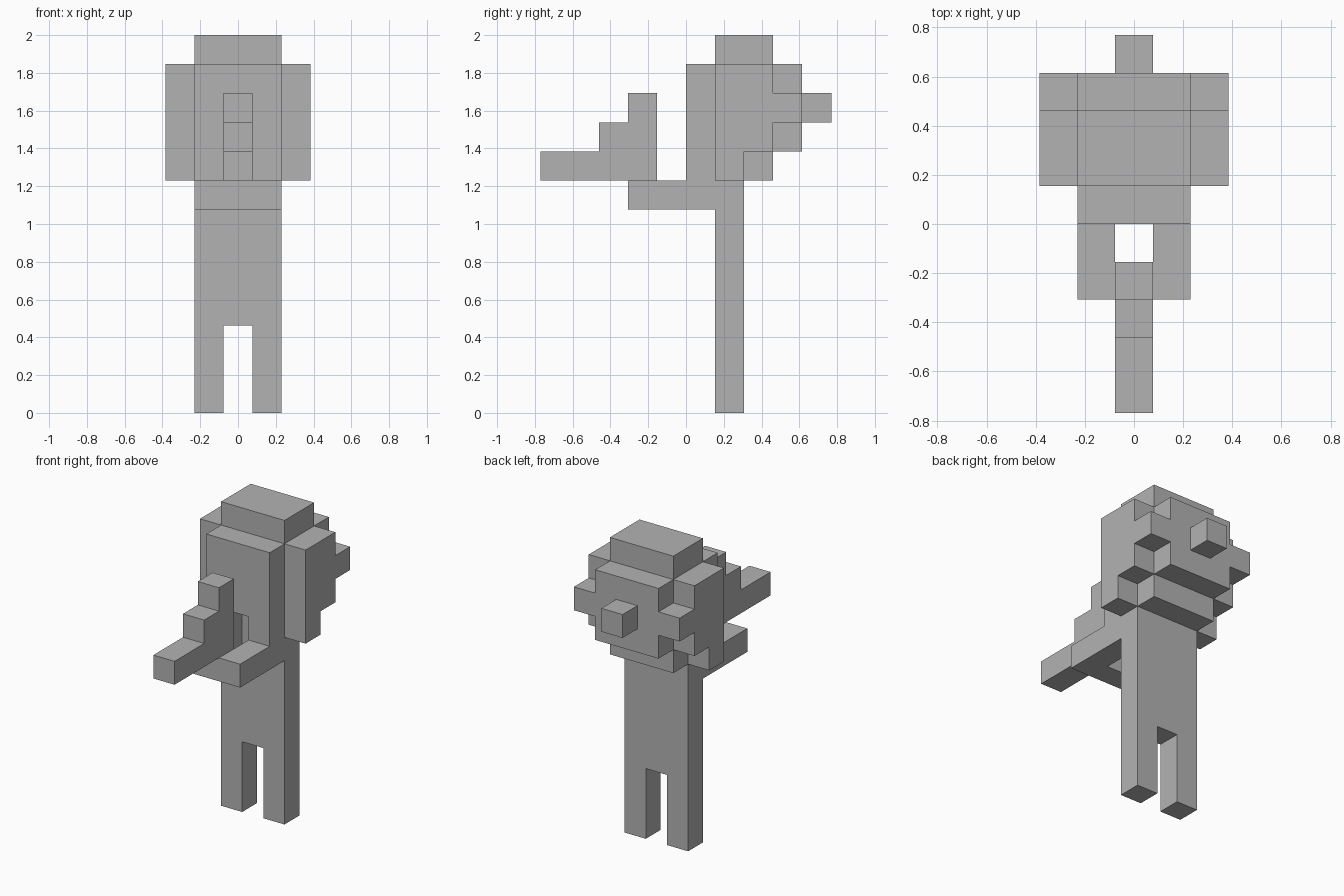
import bpy
import bmesh
from mathutils import Vector

cube = bpy.data.objects.get("Cube")
if cube:
    bpy.data.objects.remove(cube, do_unlink=True)

U = 2 / 13  # size of one block

grey = bpy.data.materials.new("plain_grey")
grey.use_nodes = True
colour = (0.45, 0.45, 0.45, 1)
grey.diffuse_color = colour
grey.node_tree.nodes["Principled BSDF"].inputs["Base Color"].default_value = colour


def prism(name, axis, profile, start, end):
    """Extrude a block-unit profile along an axis; the profile lies in the other two axes."""
    bm = bmesh.new()

    def point(p, depth):
        co = list(p)
        co.insert("xyz".index(axis), depth)
        return Vector(co) * U

    face = bm.faces.new([bm.verts.new(point(p, start)) for p in profile])
    made = bmesh.ops.extrude_face_region(bm, geom=[face])["geom"]
    offset = point((0, 0), end - start)
    bmesh.ops.translate(bm, vec=offset,
                        verts=[v for v in made if isinstance(v, bmesh.types.BMVert)])
    bmesh.ops.recalc_face_normals(bm, faces=bm.faces)
    mesh = bpy.data.meshes.new(name)
    bm.to_mesh(mesh)
    bm.free()
    mesh.materials.append(grey)
    obj = bpy.data.objects.new(name, mesh)
    bpy.context.collection.objects.link(obj)
    return obj


def mirrored(half):
    """Complete a profile whose first coordinate is mirrored about zero."""
    return half + [(-x, z) for x, z in reversed(half)]


# Flat torso with two legs
prism("torso_and_legs", "y",
      mirrored([(0.5, 3), (0.5, 0), (1.5, 0), (1.5, 8)]), 1, 2)

# Arms reaching forward and joining at the hands
prism("arms", "z",
      mirrored([(0.5, -1), (0.5, 1), (1.5, 1), (1.5, -2)]), 7, 8)

# Stepped tool resting on the hands
prism("held_tool", "x",
      [(-5, 8), (-1, 8), (-1, 11), (-2, 11), (-2, 10), (-3, 10), (-3, 9), (-5, 9)],
      -0.5, 0.5)

# Head with raised crown and stepped back
prism("head", "x",
      [(1, 8), (3, 8), (3, 9), (4, 9), (4, 12), (3, 12), (3, 13), (1, 13)],
      -1.5, 1.5)

# Face slab with a mouth opening
prism("face", "y",
      mirrored([(0.5, 9), (0.5, 8), (1.5, 8), (1.5, 12)]), 0, 1)

# Side hair, one slab on each side
side = [(1, 8), (2, 8), (2, 9), (3, 9), (3, 10), (4, 10), (4, 11), (3, 11), (3, 12), (1, 12)]
for name, sign in (("left_side_hair", 1), ("right_side_hair", -1)):
    prism(name, "x", side, 1.5 * sign, 2.5 * sign)

# Small knot at the back of the head
prism("hair_knot", "y", mirrored([(0.5, 10), (0.5, 11)]), 4, 5)
